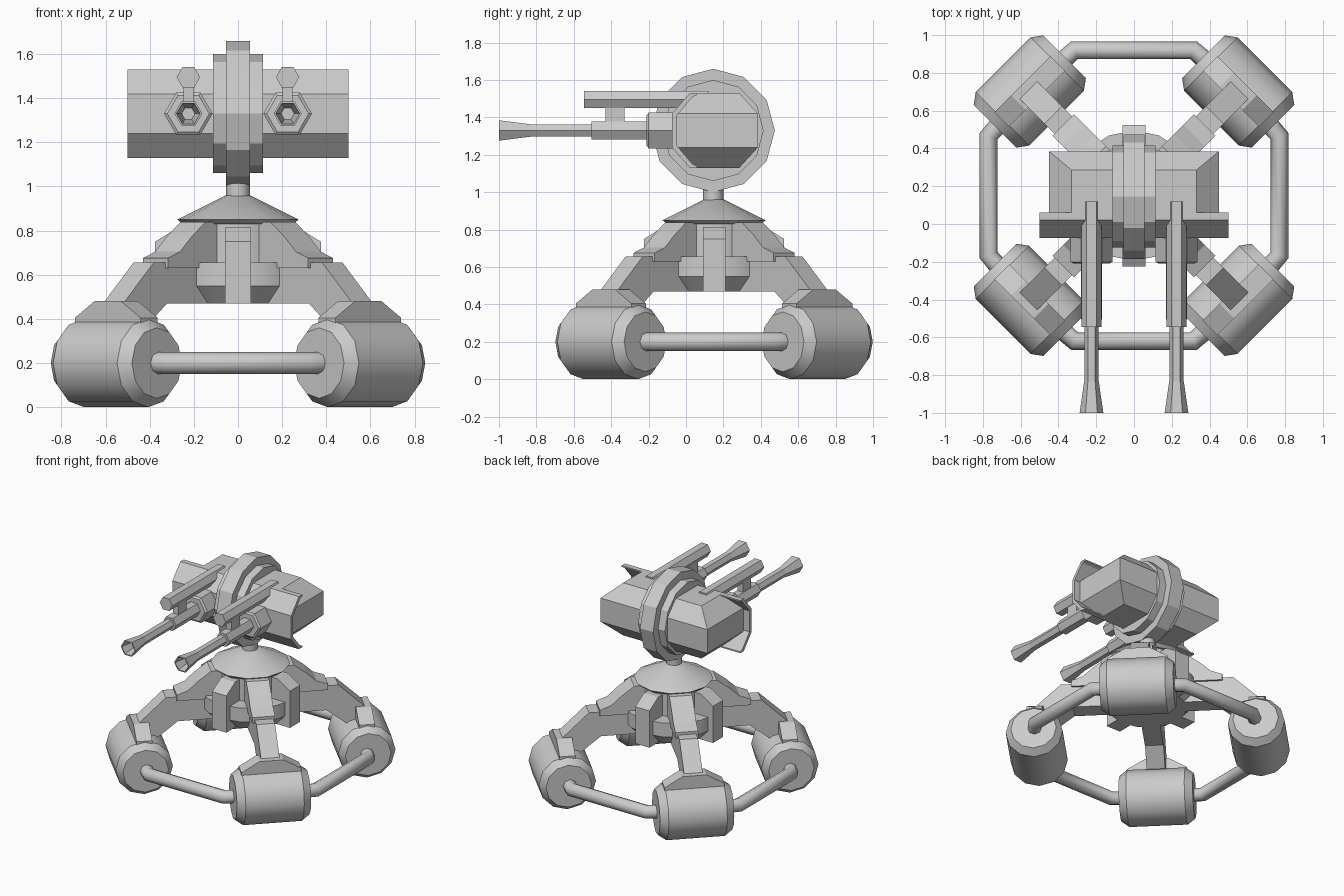
import bpy, bmesh
from math import pi, cos, sin, radians
from mathutils import Matrix, Vector

if "Cube" in bpy.data.objects:
    bpy.data.objects.remove(bpy.data.objects["Cube"])

CY = 0.15          # centre of the base in y
TY, TZ = 0.145, 1.33   # turret centre


def finish(name, bm, smooth=False):
    bmesh.ops.remove_doubles(bm, verts=bm.verts, dist=1e-5)
    bmesh.ops.recalc_face_normals(bm, faces=bm.faces)
    if smooth:
        for f in bm.faces:
            f.smooth = True
        for e in bm.edges:
            e.smooth = e.calc_face_angle(pi) < radians(31)
    me = bpy.data.meshes.new(name)
    bm.to_mesh(me)
    bm.free()
    ob = bpy.data.objects.new(name, me)
    bpy.context.collection.objects.link(ob)
    return ob


def loft(name, rings, mat, smooth=False, cap=True):
    """Skin a list of equal-length point rings."""
    bm = bmesh.new()
    vs = [[bm.verts.new(mat @ Vector(p)) for p in r] for r in rings]
    n = len(vs[0])
    for a, b in zip(vs, vs[1:]):
        for i in range(n):
            j = (i + 1) % n
            bm.faces.new((a[i], a[j], b[j], b[i]))
    if cap:
        bm.faces.new(vs[0])
        bm.faces.new(vs[-1])
    return finish(name, bm, smooth)


def lathe(name, prof, sides, mat, smooth=False):
    """Revolve (radius, height) points about local z; both ends are capped."""
    rings = [[(r * cos(2 * pi * i / sides), r * sin(2 * pi * i / sides), h)
              for i in range(sides)] for r, h in prof]
    return loft(name, rings, mat, smooth)


def prism(name, prof, half, mat):
    """Extrude an (x, z) outline along local y by +-half."""
    return loft(name, [[(u, s * half, z) for u, z in prof] for s in (-1, 1)], mat)


def stack(name, levels, mat):
    """Skin rectangles given as (z, x0, x1, y0, y1)."""
    return loft(name, [[(a, c, z), (b, c, z), (b, d, z), (a, d, z)]
                       for z, a, b, c, d in levels], mat)


def T(x, y, z):
    return Matrix.Translation((x, y, z))


def R(a, axis):
    return Matrix.Rotation(a, 4, axis)


BASE = T(0, CY, 0)

# central hub, domed cover and neck
lathe("hub", [(0.27, 0.47), (0.345, 0.55), (0.345, 0.655), (0.23, 0.655), (0.23, 0.84)],
      16, BASE, True)
lathe("hub_cover", [(0.25, 0.83), (0.275, 0.85), (0.055, 0.96)], 12, BASE, True)
lathe("neck", [(0.055, 0.94), (0.055, 1.04)], 12, T(0, TY, 0), True)

for k in range(4):
    diag = BASE @ R(pi / 4 + k * pi / 2, 'Z')
    side = BASE @ R(k * pi / 2, 'Z')
    # foot drum, lying tangentially
    lathe("foot_drum", [(0.16, -0.26), (0.2, -0.205), (0.2, 0.205), (0.16, 0.26)], 12,
          diag @ T(0.78, 0, 0.2) @ R(pi / 2, 'X'), True)
    # clamp on top of the drum
    stack("foot_clamp", [(0.35, 0.725, 0.835, -0.21, 0.21), (0.405, 0.725, 0.835, -0.21, 0.21),
                         (0.48, 0.725, 0.835, -0.085, 0.085)], diag)
    # leg arm and shoulder gusset
    prism("leg_arm", [(0.2, 0.47), (0.52, 0.47), (0.66, 0.36), (0.8, 0.36), (0.8, 0.47),
                      (0.605, 0.655), (0.2, 0.655)], 0.065, diag)
    prism("leg_gusset", [(0.1, 0.63), (0.53, 0.63), (0.53, 0.675), (0.45, 0.705),
                         (0.38, 0.77), (0.29, 0.838), (0.1, 0.838)], 0.08, diag)
    # upright block between legs
    prism("hub_block", [(0.2, 0.47), (0.375, 0.47), (0.375, 0.75), (0.27, 0.815),
                        (0.2, 0.815)], 0.06, side)
    # pipe joining neighbouring feet
    cu = bpy.data.curves.new("foot_pipe", 'CURVE')
    cu.dimensions = '3D'
    cu.bevel_depth, cu.bevel_resolution = 0.05, 2
    sp = cu.splines.new('POLY')
    path = [(0.74, -0.40), (0.77, -0.315), (0.77, 0.315), (0.74, 0.40)]
    path[0], path[3] = (0.70, -0.395), (0.70, 0.395)
    sp.points.add(len(path) - 1)
    for p, (x, y) in zip(sp.points, path):
        p.co = (x, y, 0.2, 1)
    ob = bpy.data.objects.new("foot_pipe", cu)
    ob.matrix_world = side
    bpy.context.collection.objects.link(ob)

# turret wheel: wide inner drum and narrow outer ring
WHEEL = T(0, TY, TZ) @ R(pi / 2, 'Y')
lathe("wheel_drum", [(0.27, -0.113), (0.27, 0.113)], 12, WHEEL)
lathe("wheel_ring", [(0.33, -0.055), (0.33, 0.055)], 12, WHEEL)

# turret body with bevelled ends
stack("turret_body", [(1.13, -0.33, 0.33, 0.03, 0.285), (1.24, -0.45, 0.45, -0.05, 0.385),
                      (1.42, -0.45, 0.45, -0.05, 0.385), (1.53, -0.33, 0.33, 0.03, 0.285)],
      Matrix.Identity(4))

SHIELD = [(0.06, 1.53), (0.02, 1.53), (-0.075, 1.42), (-0.075, 1.24), (0.02, 1.13), (0.06, 1.13),
          (0.06, 1.14), (0.035, 1.15), (-0.05, 1.25), (-0.05, 1.41), (0.035, 1.51), (0.06, 1.52)]
for s in (-1, 1):
    # folded armour plate
    prism("gun_shield", SHIELD, 0.2, T(s * 0.3, 0, 0) @ R(pi / 2, 'Z'))
    # cannon: local height runs forward along -y
    gun = T(s * 0.225, 0, TZ) @ R(pi / 2, 'X')
    lathe("gun_collar", [(0.11, 0.03), (0.11, 0.2), (0.095, 0.21)], 6, gun)
    lathe("gun_sleeve", [(0.055, 0.18), (0.055, 0.505)], 6, gun)
    lathe("gun_barrel", [(0.038, 0.48), (0.038, 0.83), (0.063, 1.0), (0.054, 1.0),
                         (0.03, 0.86)], 6, gun)
    # tube above the cannon and its bracket
    lathe("upper_tube", [(0.053, -0.12), (0.053, 0.545)], 6,
          T(s * 0.225, 0, 1.495) @ R(pi / 2, 'X'))
    stack("tube_bracket", [(1.35, -0.023, 0.023, -0.43, -0.33),
                           (1.47, -0.023, 0.023, -0.43, -0.33)], T(s * 0.225, 0, 0))
